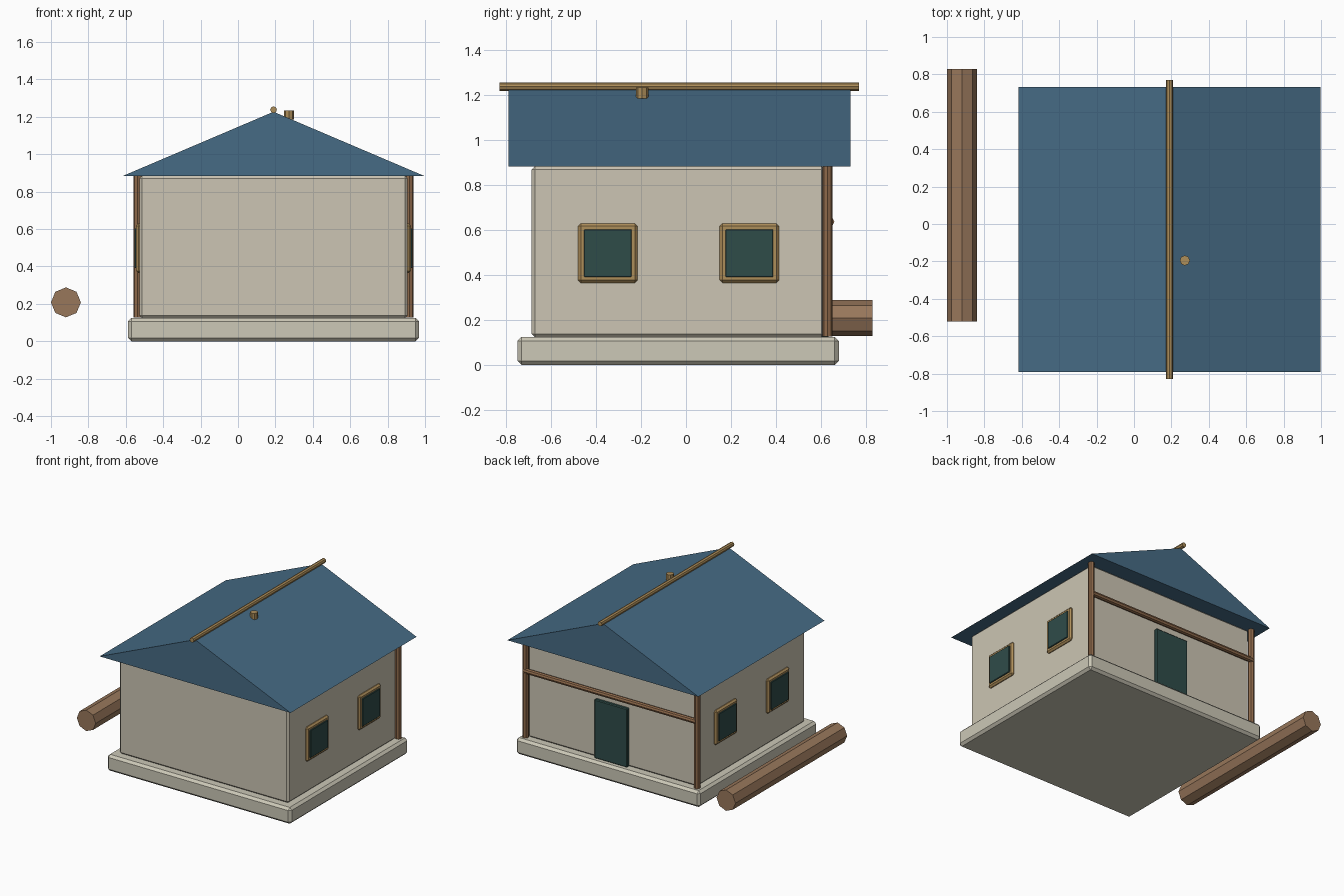
import bpy
import bmesh
from math import radians

cube = bpy.data.objects.get("Cube")
if cube:
    bpy.data.objects.remove(cube, do_unlink=True)

CX, CY = 0.19, -0.035          # centre of the house


def material(name, rgb):
    """Flat material from 8-bit display values, stored as linear."""
    lin = [((c / 255 + 0.055) / 1.055) ** 2.4 for c in rgb] + [1.0]
    m = bpy.data.materials.new(name)
    m.use_nodes = True
    m.diffuse_color = lin
    m.node_tree.nodes["Principled BSDF"].inputs["Base Color"].default_value = lin
    return m


PLASTER = material("plaster", (204, 197, 179))
STONE = material("pale stone", (204, 200, 183))
ROOF = material("blue roof", (70, 107, 133))
TAN = material("tan wood", (174, 142, 90))
BROWN = material("brown wood", (143, 106, 75))
LOG = material("log wood", (152, 119, 91))
TEAL = material("dark teal", (47, 76, 73))


def box(name, lo, hi, mat, bevel=0.0):
    """Axis-aligned box between two corners, with chamfered edges."""
    bm = bmesh.new()
    bmesh.ops.create_cube(bm, size=1)
    for v in bm.verts:
        v.co = [l + (c + 0.5) * (h - l) for c, l, h in zip(v.co, lo, hi)]
    me = bpy.data.meshes.new(name)
    bm.to_mesh(me)
    bm.free()
    me.materials.append(mat)
    ob = bpy.data.objects.new(name, me)
    bpy.context.collection.objects.link(ob)
    if bevel:
        mod = ob.modifiers.new("chamfer", "BEVEL")
        mod.width, mod.segments = bevel, 1
    return ob


def pole(name, centre, radius, length, axis, mat):
    """Eight-sided pole along the x, y or z axis."""
    rot = {"x": (0, radians(90), 0), "y": (radians(90), 0, 0), "z": (0, 0, 0)}[axis]
    bpy.ops.mesh.primitive_cylinder_add(vertices=8, radius=radius, depth=length,
                                        location=centre, rotation=rot)
    ob = bpy.context.object
    ob.name = name
    ob.data.materials.append(mat)
    return ob


# Plinth and walls
box("plinth", (CX - 0.778, CY - 0.715, 0), (CX + 0.778, CY + 0.715, 0.125), STONE, 0.018)
box("walls", (CX - 0.717, CY - 0.652, 0.122), (CX + 0.717, CY + 0.652, 0.885), PLASTER, 0.015)

# Closed gable roof
bm = bmesh.new()
ends = []
for y in (-0.79, 0.733):
    ends.append([bm.verts.new((CX + dx, y, z))
                 for dx, z in ((-0.808, 0.883), (0.808, 0.883), (0, 1.227))])
for end in ends:
    bm.faces.new(end)
for i in range(3):
    j = (i + 1) % 3
    bm.faces.new((ends[0][i], ends[0][j], ends[1][j], ends[1][i]))
bmesh.ops.recalc_face_normals(bm, faces=bm.faces)
roof_mesh = bpy.data.meshes.new("roof")
bm.to_mesh(roof_mesh)
bm.free()
roof_mesh.materials.append(ROOF)
bpy.context.collection.objects.link(bpy.data.objects.new("roof", roof_mesh))

# Ridge pole and small flue
pole("ridge_pole", (CX, -0.03, 1.238), 0.018, 1.6, "y", TAN)
pole("flue", (0.272, -0.195, 1.21), 0.027, 0.048, "z", TAN)

# Corner posts, windows on both sides
for side, label in ((1, "left"), (-1, "right")):
    pole(label + "_post", (CX + side * 0.726, 0.63, 0.505), 0.023, 0.756, "z", BROWN)
    for y, place in ((-0.348, "front"), (0.282, "back")):
        for part, half, depth, mat, bevel in (("frame", 0.132, 0.735, TAN, 0.012),
                                              ("pane", 0.106, 0.743, TEAL, 0.003)):
            xs = sorted((CX + side * 0.70, CX + side * depth))
            box(f"{label}_{place}_window_{part}", (xs[0], y - half, 0.497 - half),
                (xs[1], y + half, 0.497 + half), mat, bevel)

# Back beam and door
pole("back_beam", (CX, 0.64, 0.637), 0.02, 1.452, "x", BROWN)
box("back_door", (CX - 0.14, 0.60, 0.125), (CX + 0.14, 0.64, 0.575), TEAL, 0.006)

# Loose log beside the house
pole("log", (-0.92, 0.155, 0.208), 0.08, 1.35, "y", LOG)
